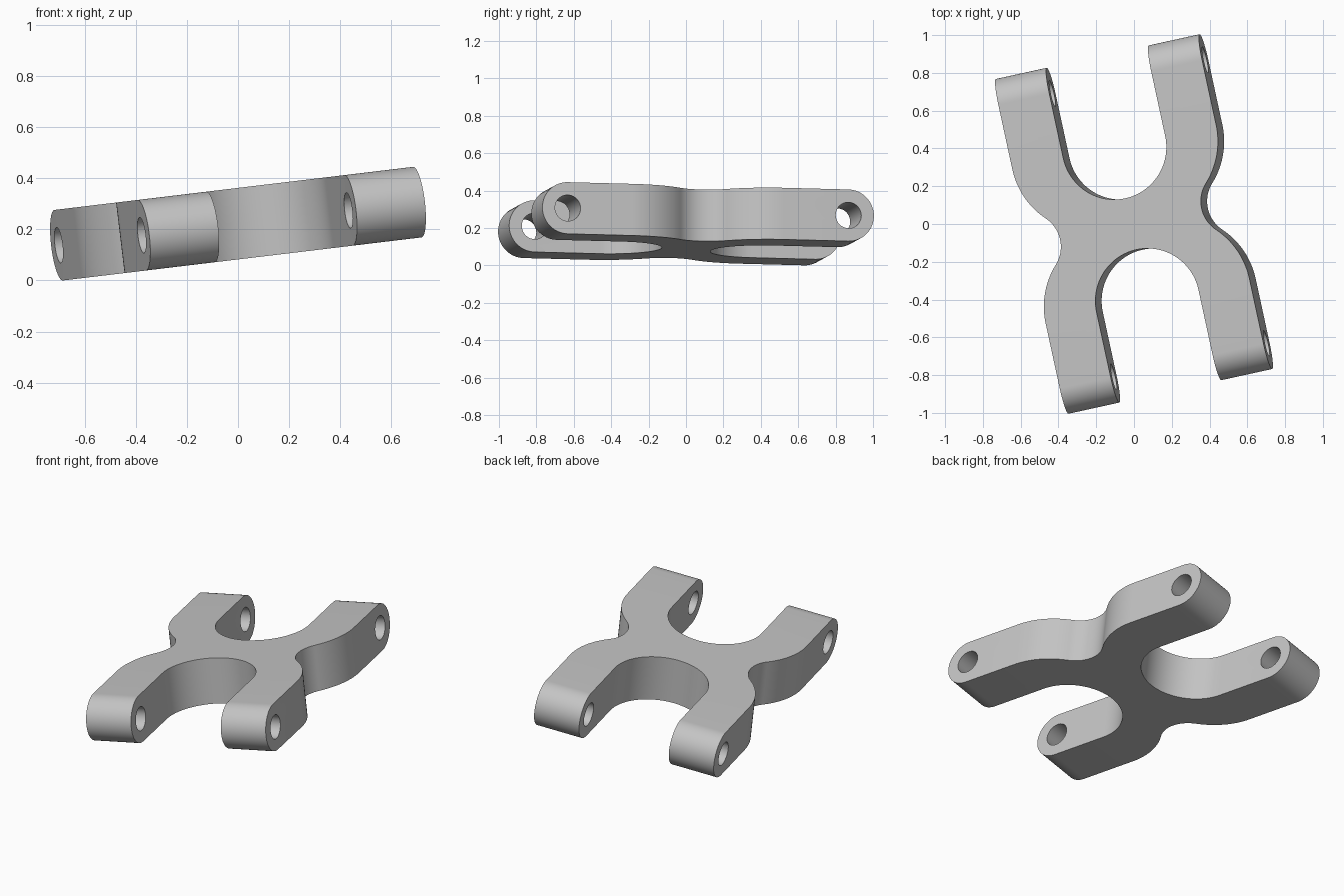
import bpy, bmesh
from math import cos, sin, pi, atan2, sqrt, radians
from mathutils import Matrix

if "Cube" in bpy.data.objects:
    bpy.data.objects.remove(bpy.data.objects["Cube"])

HALF = 0.139                    # half of the arm width and thickness
INNER, OUTER = 2 * HALF, 4 * HALF
ARC_V = 3 * HALF                # where the arms become straight
PIN_V = 0.768                   # distance of the pin holes from the middle


def arc(cu, cv, r, a0, a1, n=20):
    steps = [a0 + (a1 - a0) * i / n for i in range(n + 1)]
    return [(cu + r * cos(a), cv + r * sin(a)) for a in steps]


def prism(name, points, depth, matrix=Matrix()):
    """Closed outline extruded evenly to both sides of its plane."""
    bm = bmesh.new()
    face = bm.faces.new([bm.verts.new((u, v, -depth)) for u, v in points])
    top = bmesh.ops.extrude_face_region(bm, geom=[face])["geom"]
    verts = [e for e in top if isinstance(e, bmesh.types.BMVert)]
    bmesh.ops.translate(bm, verts=verts, vec=(0, 0, 2 * depth))
    bmesh.ops.recalc_face_normals(bm, faces=bm.faces)
    bm.transform(matrix)
    mesh = bpy.data.meshes.new(name)
    bm.to_mesh(mesh)
    bm.free()
    obj = bpy.data.objects.new(name, mesh)
    bpy.context.collection.objects.link(obj)
    return obj


def cut(obj, cutter, operation):
    mod = obj.modifiers.new("cut", "BOOLEAN")
    mod.operation, mod.solver, mod.object = operation, "EXACT", cutter
    cutter.hide_render = True
    bpy.context.view_layer.objects.active = obj
    bpy.ops.object.modifier_apply(modifier=mod.name)
    bpy.data.objects.remove(cutter)


# Quarter outline: waist fillet, shoulder, arm end, inner fork
shoulder_r, waist_r = ARC_V, 0.18
shoulder_u = OUTER - shoulder_r
waist_u = shoulder_u + sqrt((shoulder_r + waist_r) ** 2 - ARC_V ** 2)
quarter = arc(waist_u, 0, waist_r, pi, atan2(ARC_V, shoulder_u - waist_u))
quarter += arc(shoulder_u, ARC_V, shoulder_r, atan2(-ARC_V, waist_u - shoulder_u), 0)[1:]
quarter += [(OUTER, 1), (INNER, 1)]
quarter += arc(0, ARC_V, INNER, 0, -pi / 2, 28)

# Mirror to the full four-armed outline
half = quarter + [(-u, v) for u, v in reversed(quarter[:-1])]
outline = half + [(-u, -v) for u, v in half[1:-1]]
link = prism("four_arm_link", outline, 0.3)

# Round the arm ends and set the thickness with a long rounded bar
sideways = Matrix(((0, 0, 1, 0), (1, 0, 0, 0), (0, 1, 0, 0), (0, 0, 0, 1)))
bar = arc(PIN_V, 0, HALF, -pi / 2, pi / 2, 32) + arc(-PIN_V, 0, HALF, pi / 2, 1.5 * pi, 32)
cut(link, prism("end_rounder", bar, 0.8, sideways), "INTERSECT")

# Pin holes through both pairs of arms
for side in (-1, 1):
    hole = arc(side * PIN_V, 0, 0.07, 0, 2 * pi, 40)[:-1]
    cut(link, prism("hole_cutter", hole, 0.8, sideways), "DIFFERENCE")

# Pose: turned about z, tilted about y, resting on the ground
link.data.transform(Matrix.Rotation(radians(-6.85), 4, "Y") @ Matrix.Rotation(radians(12.3), 4, "Z"))
low = min(v.co.z for v in link.data.vertices)
link.data.transform(Matrix.Translation((0, 0, -low)))

# Plain grey metal
grey = bpy.data.materials.new("plain_grey")
grey.use_nodes = True
colour = (0.55, 0.55, 0.55, 1)
grey.diffuse_color = colour
grey.node_tree.nodes["Principled BSDF"].inputs["Base Color"].default_value = colour
link.data.materials.clear()
link.data.materials.append(grey)

bpy.ops.object.select_all(action="DESELECT")
link.select_set(True)
bpy.context.view_layer.objects.active = link
bpy.ops.object.shade_smooth_by_angle(angle=radians(30))
